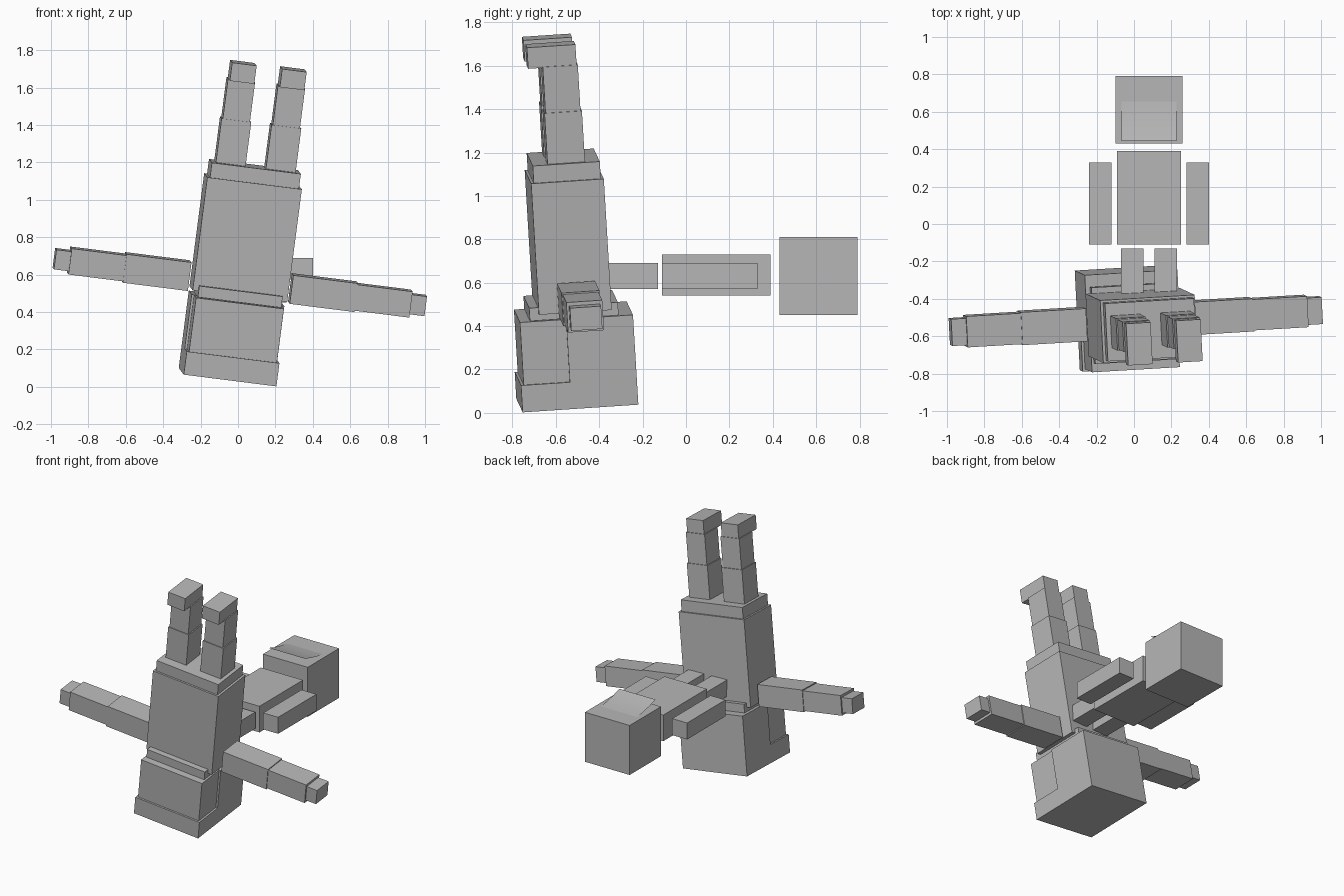
import bpy
import bmesh
from mathutils import Matrix, Vector

cube = bpy.data.objects.get("Cube")
if cube:
    bpy.data.objects.remove(cube, do_unlink=True)

# One plain grey for everything
grey = bpy.data.materials.new("plain_grey")
grey.use_nodes = True
colour = (0.47, 0.47, 0.47, 1.0)
grey.diffuse_color = colour
grey.node_tree.nodes["Principled BSDF"].inputs["Base Color"].default_value = colour


def finish(name, bm, frame):
    mesh = bpy.data.meshes.new(name)
    bm.to_mesh(mesh)
    bm.free()
    mesh.materials.append(grey)
    obj = bpy.data.objects.new(name, mesh)
    obj.matrix_world = frame
    bpy.context.scene.collection.objects.link(obj)
    return obj


def box(name, xs, ys, zs, frame=Matrix()):
    """Box between the given limits, in the figure's own frame."""
    lo, hi = (Vector(c) for c in zip(xs, ys, zs))
    bm = bmesh.new()
    bmesh.ops.create_cube(bm, size=1)
    bmesh.ops.scale(bm, vec=hi - lo, verts=bm.verts)
    bmesh.ops.translate(bm, vec=(lo + hi) / 2, verts=bm.verts)
    return finish(name, bm, frame)


def around(centre, half):
    return centre - half, centre + half


# Tilted frame of the upside-down figure, centred in its torso
up = Vector((0.13, -0.06, 1)).normalized()
side = Vector((1, 0.06, -0.136))
side = (side - side.dot(up) * up).normalized()
tilt = Matrix((side, up.cross(side), up)).transposed().to_4x4()
tilt.translation = (0.041, -0.543, 0.797)

# Upside-down figure: head, hair, neck, torso and hips
box("hair_crown", (-0.25, 0.25), (-0.27, 0.265), (-0.753, -0.628), tilt)
box("hair_back", (-0.25, 0.25), (-0.044, 0.265), (-0.628, -0.335), tilt)
box("face", (-0.237, 0.237), (-0.257, -0.044), (-0.628, -0.337), tilt)
box("collar", (-0.225, 0.225), (-0.21, 0.20), (-0.335, -0.275), tilt)
box("torso", (-0.255, 0.255), (-0.168, 0.168), (-0.305, 0.305), tilt)
box("hips", (-0.24, 0.24), (-0.155, 0.155), (0.305, 0.385), tilt)

# Stepped arms and legs
arm_parts = [("upper_arm", 0.275, 0.625, 0.088, 0.077),
             ("forearm", 0.625, 0.92, 0.083, 0.07),
             ("hand", 0.92, 1.0, 0.072, 0.053)]
leg_parts = [("thigh", 0.08, (-0.085, 0.088), (0.385, 0.622)),
             ("shin", 0.073, (-0.08, 0.082), (0.622, 0.836)),
             ("foot", 0.066, (-0.147, 0.077), (0.832, 0.93))]
for label, s in (("left", 1), ("right", -1)):
    for part, start, end, depth, height in arm_parts:
        box(f"{label}_{part}", sorted((s * start, s * end)),
            around(0.01, depth), around(-0.24, height), tilt)
    for part, width, ys, zs in leg_parts:
        box(f"{label}_{part}", around(s * 0.135, width), ys, zs, tilt)

# Lying figure
mid = 0.08
box("lying_head", around(mid, 0.18), (0.43, 0.79), (0.45, 0.81))
box("lying_torso", around(mid, 0.17), (-0.11, 0.39), (0.54, 0.73))
for label, s in (("left", 1), ("right", -1)):
    box(f"lying_{label}_arm", around(mid + s * 0.26, 0.06), (-0.11, 0.33), (0.57, 0.69))
    box(f"lying_{label}_leg", around(mid + s * 0.09, 0.06), (-0.57, -0.13), (0.57, 0.69))

# Thin curved sheet rising from the top of the lying head
bm = bmesh.new()
profile = [(0.445, 0.858), (0.515, 0.836), (0.59, 0.82), (0.655, 0.81), (0.70, 0.804)]
rows = [[bm.verts.new((x, y, z)) for x in around(mid, 0.146)] for y, z in profile]
for a, b in zip(rows, rows[1:]):
    bm.faces.new((a[0], a[1], b[1], b[0])).smooth = True
finish("head_sheet", bm, Matrix())
